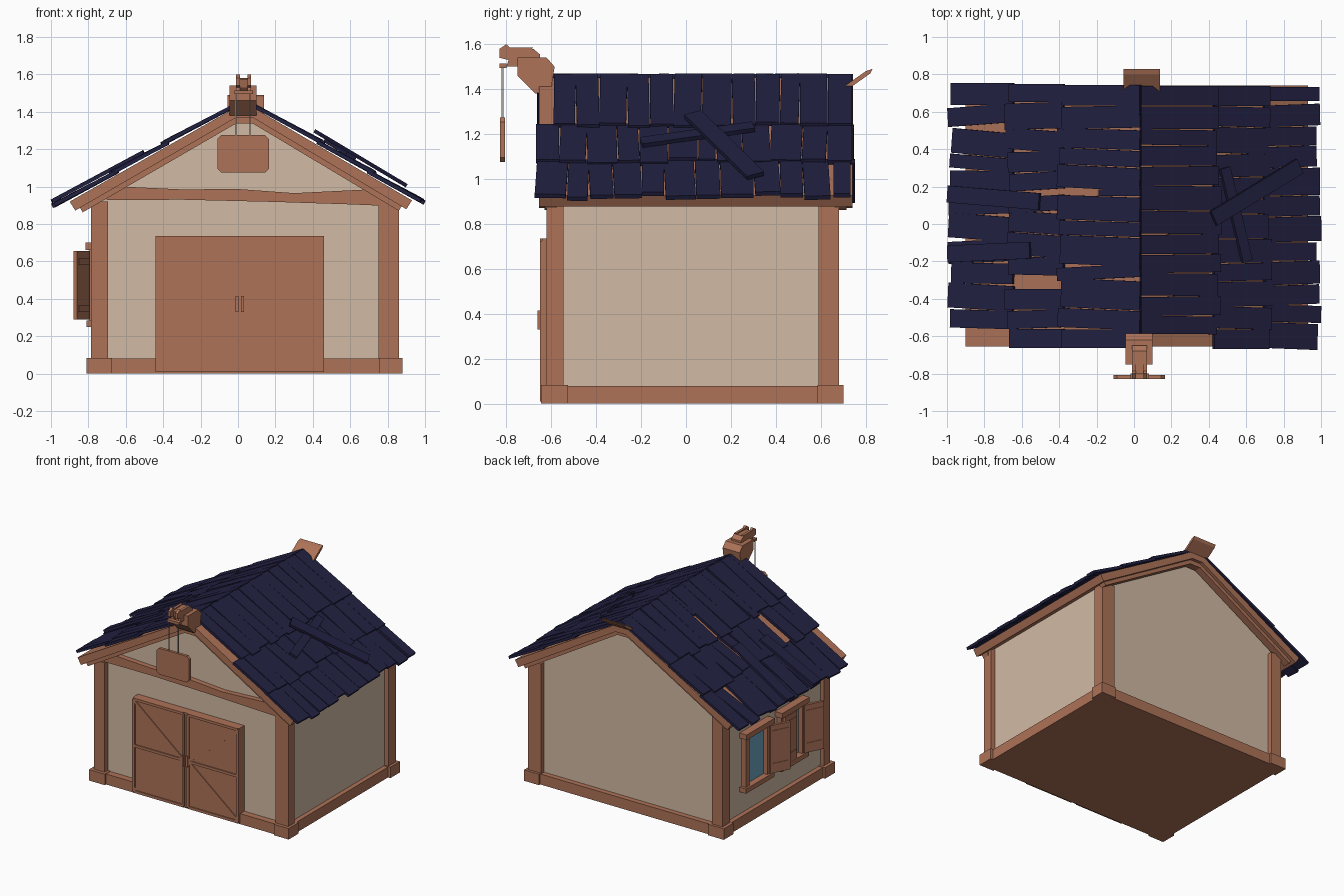
import bpy, bmesh, random
from mathutils import Vector, Matrix

if "Cube" in bpy.data.objects:
    bpy.data.objects.remove(bpy.data.objects["Cube"])

random.seed(4)


def material(name, rgb):
    m = bpy.data.materials.new(name)
    m.diffuse_color = (*rgb, 1)
    m.use_nodes = True
    m.node_tree.nodes["Principled BSDF"].inputs["Base Color"].default_value = m.diffuse_color
    return m


WOOD = material("brown wood", (0.42, 0.17, 0.098))
PLASTER = material("cream plaster", (0.64, 0.49, 0.37))
NAVY = material("navy shingle", (0.016, 0.015, 0.054))
GLASS = material("blue glass", (0.15, 0.38, 0.52))
METAL = material("grey chain", (0.4, 0.4, 0.38))


def finish(name, bm, mat):
    bmesh.ops.recalc_face_normals(bm, faces=bm.faces)
    me = bpy.data.meshes.new(name)
    bm.to_mesh(me)
    bm.free()
    me.materials.append(mat)
    ob = bpy.data.objects.new(name, me)
    bpy.context.collection.objects.link(ob)
    return ob


def prism(name, pts, axis, a, b, mat=WOOD):
    """Extrude a 2D profile along an axis from a to b."""
    put = {'x': lambda p, t: (t, p[0], p[1]),
           'y': lambda p, t: (p[0], t, p[1]),
           'z': lambda p, t: (p[0], p[1], t)}[axis]
    bm = bmesh.new()
    lo = [bm.verts.new(put(p, a)) for p in pts]
    hi = [bm.verts.new(put(p, b)) for p in pts]
    bm.faces.new(lo)
    bm.faces.new(hi[::-1])
    n = len(pts)
    for i in range(n):
        bm.faces.new((lo[i], lo[(i + 1) % n], hi[(i + 1) % n], hi[i]))
    return finish(name, bm, mat)


def box(name, x, y, z, mat=WOOD):
    return prism(name, [(x[0], y[0]), (x[1], y[0]), (x[1], y[1]), (x[0], y[1])],
                 'z', z[0], z[1], mat)


def strip(p, q, w):
    """Rectangle of width w around the segment p-q."""
    p, q = Vector(p), Vector(q)
    d = (q - p).normalized() * w / 2
    n = Vector((-d.y, d.x))
    return [p + n, q + n, q - n, p - n]


# Base, corner blocks and corner posts
box("base", (-0.79, 0.86), (-0.63, 0.685), (0, 0.08))
for bx, px in (((-0.81, -0.675), (-0.785, -0.695)), ((0.755, 0.88), (0.75, 0.86))):
    for by, py in (((-0.645, -0.525), (-0.62, -0.545)), ((0.585, 0.70), (0.59, 0.68))):
        box("corner_block", bx, by, (0, 0.084))
        box("corner_post", px, py, (0.08, 0.92))

# Plastered walls with a clipped gable
prism("walls", [(-0.755, 0.05), (0.825, 0.05), (0.825, 0.93), (0.08, 1.39),
                (-0.01, 1.39), (-0.755, 0.93)], 'y', -0.58, 0.645, PLASTER)

# Warped cross beam over the door
prism("cross_beam", [(-0.71, 0.95), (-0.62, 1.0), (-0.3, 0.985), (0.0, 0.987), (0.3, 0.965),
                     (0.7, 0.985), (0.84, 0.895), (0.6, 0.905), (0.2, 0.918),
                     (-0.3, 0.93), (-0.7, 0.928)], 'y', -0.62, -0.56)

# Roof deck and gable rafters
RX, RZ, SL, SR = 0.035, 1.45, 0.567, 0.585


def deck(x):
    return RZ - (SR * (x - RX) if x > RX else SL * (RX - x))


def chevron(name, xl, xr, top, t, y0, y1):
    prism(name, [(xl, deck(xl) - top), (RX, RZ - top), (xr, deck(xr) - top),
                 (xr - 0.03, deck(xr - 0.03) - t), (RX + 0.045, deck(RX + 0.045) - t + 0.01),
                 (RX - 0.045, deck(RX - 0.045) - t + 0.01), (xl + 0.03, deck(xl + 0.03) - t)],
          'y', y0, y1)


chevron("roof_deck", -0.90, 0.93, 0, 0.065, -0.655, 0.74)
for y in (-0.63, 0.66):
    chevron("gable_rafter", -0.86, 0.89, 0.03, 0.097, y, y + 0.055)


# Shingle boards laid between two points of the roof surface
def board(bm, p, q, w, lift0, lift1, t=0.02):
    a = Vector((p[0], p[1], deck(p[0]) + lift0))
    b = Vector((q[0], q[1], deck(q[0]) + lift1))
    d = (b - a).normalized()
    slope = Vector((SR, 0, 1)) if a.x + b.x > 2 * RX else Vector((-SL, 0, 1))
    side = slope.cross(d).normalized()
    n = d.cross(side)
    mid = (a + b) / 2 + n * t / 2
    m = Matrix((d * (b - a).length, side * w, n * t)).transposed().to_4x4()
    bmesh.ops.create_cube(bm, size=1, matrix=Matrix.Translation(mid) @ m)


def lay(bm, x0, x1, spans, wild):
    for y0, y1 in spans:
        n = max(1, round((y1 - y0) / 0.115))
        cuts = [y0] + [y0 + (y1 - y0) * (i + random.uniform(-0.2, 0.2)) / n
                       for i in range(1, n)] + [y1]
        for a, b in zip(cuts, cuts[1:]):
            c, j = (a + b) / 2, random.uniform(-wild, wild)
            if c - j < -0.6 or c + j > 0.68:
                j = 0
            end = x1 + random.uniform(-0.015, 0.015)
            board(bm, (x0, c - j), (end, c + j), b - a - 0.004,
                  0.003 + random.uniform(0, 0.003), 0.016 + random.uniform(-0.004, 0.006))


right = bmesh.new()
lay(right, 0.03, 0.445, [(-0.59, 0.74)], 0.004)
lay(right, 0.42, 0.72, [(-0.67, 0.74)], 0.005)
lay(right, 0.69, 0.98, [(-0.67, 0.64), (0.655, 0.735)], 0.006)
finish("right_shingles", right, NAVY)

left = bmesh.new()
lay(left, 0.04, -0.39, [(-0.665, 0.15), (0.185, 0.745)], 0.012)
board(left, (0.04, 0.167), (-0.18, 0.167), 0.036, 0.004, 0.01)
lay(left, -0.37, -0.67, [(-0.665, -0.345), (-0.275, 0.15), (0.18, 0.75)], 0.014)
lay(left, -0.64, -0.98, [(-0.56, 0.50), (0.53, 0.755)], 0.016)
finish("left_shingles", left, NAVY)

loose = bmesh.new()
board(loose, (0.42, 0.03), (0.88, 0.31), 0.085, 0.055, 0.05)
board(loose, (0.48, 0.30), (0.60, -0.20), 0.06, 0.035, 0.035)
board(loose, (-0.50, 0.12), (-0.99, 0.16), 0.09, 0.03, 0.045)
board(loose, (-0.55, -0.14), (-0.99, -0.16), 0.09, 0.03, 0.045)
finish("loose_shingles", loose, NAVY)

# Tilted ridge plank at the back
prism("back_ridge_plank", [(0.70, 1.385), (0.82, 1.47), (0.83, 1.49), (0.80, 1.48),
                           (0.70, 1.41)], 'x', -0.055, 0.14)

# Sign bracket on the front ridge
prism("bracket_block", [(-0.75, 1.54), (-0.62, 1.54), (-0.585, 1.50), (-0.60, 1.40),
                        (-0.67, 1.38), (-0.75, 1.46)], 'x', -0.045, 0.10)
prism("bracket_arm", [(-0.80, 1.575), (-0.68, 1.58), (-0.65, 1.555), (-0.65, 1.50),
                      (-0.76, 1.50), (-0.79, 1.53)], 'x', -0.01, 0.07)
for x in (-0.01, 0.05):
    prism("bracket_fork", [(-0.83, 1.58), (-0.80, 1.60), (-0.785, 1.585), (-0.68, 1.585),
                           (-0.76, 1.50), (-0.80, 1.50), (-0.79, 1.53), (-0.83, 1.54)],
          'x', x, x + 0.02)
box("chain_pin", (-0.02, 0.08), (-0.83, -0.80), (1.495, 1.515))

# Hanging sign
prism("sign_board", [(-0.11, 1.095), (-0.09, 1.075), (0.145, 1.075), (0.165, 1.095),
                     (0.165, 1.255), (0.145, 1.275), (-0.09, 1.275), (-0.11, 1.255)],
      'y', -0.828, -0.806)
for x in (-0.012, 0.065):
    box("sign_chain", (x - 0.003, x + 0.003), (-0.821, -0.813), (1.27, 1.50), METAL)

# Double barn door with frames and diagonal braces
box("door_panel", (-0.44, 0.46), (-0.642, -0.56), (0.01, 0.735))
for hinge, inner in ((-0.43, -0.01), (0.45, 0.03)):
    l, r = min(hinge, inner), max(hinge, inner)
    for p, q in (((l, 0.02), (l, 0.725)), ((r, 0.02), (r, 0.725)), ((l, 0.02), (r, 0.02)),
                 ((l, 0.725), (r, 0.725)), ((l, 0.37), (r, 0.37))):
        prism("door_frame", strip(p, q, 0.02), 'y', -0.65, -0.64)
    for z in (0.03, 0.715):
        prism("door_brace", strip((hinge, z), (inner, 0.37), 0.02), 'y', -0.649, -0.64)
    hx = inner - 0.005 if inner > 0 else inner + 0.005
    box("door_handle", (hx - 0.008, hx + 0.008), (-0.66, -0.645), (0.33, 0.415))

# Left side windows
for y0, y1 in ((0.11, 0.41), (-0.31, -0.02)):
    box("window_glass", (-0.762, -0.75), (y0, y1), (0.28, 0.67), GLASS)
    box("window_lintel", (-0.815, -0.75), (y0 - 0.02, y1 + 0.02), (0.66, 0.70))
    box("window_sill", (-0.81, -0.75), (y0 - 0.02, y1 + 0.02), (0.25, 0.285))
    for y in (y0, y1 - 0.04):
        box("window_jamb", (-0.795, -0.75), (y, y + 0.04), (0.28, 0.67))


# Shutters: two swung open, one closed
def shutter(p, q):
    p, q = Vector(p), Vector(q)
    prism("shutter", strip(p, q, 0.02), 'z', 0.29, 0.655)
    for z in (0.33, 0.58):
        prism("shutter_batten", strip(p.lerp(q, 0.1), p.lerp(q, 0.9), 0.028), 'z', z, z + 0.035)


shutter((-0.80, 0.13), (-0.87, -0.01))
shutter((-0.805, -0.04), (-0.805, -0.18))
shutter((-0.80, -0.28), (-0.87, -0.42))
